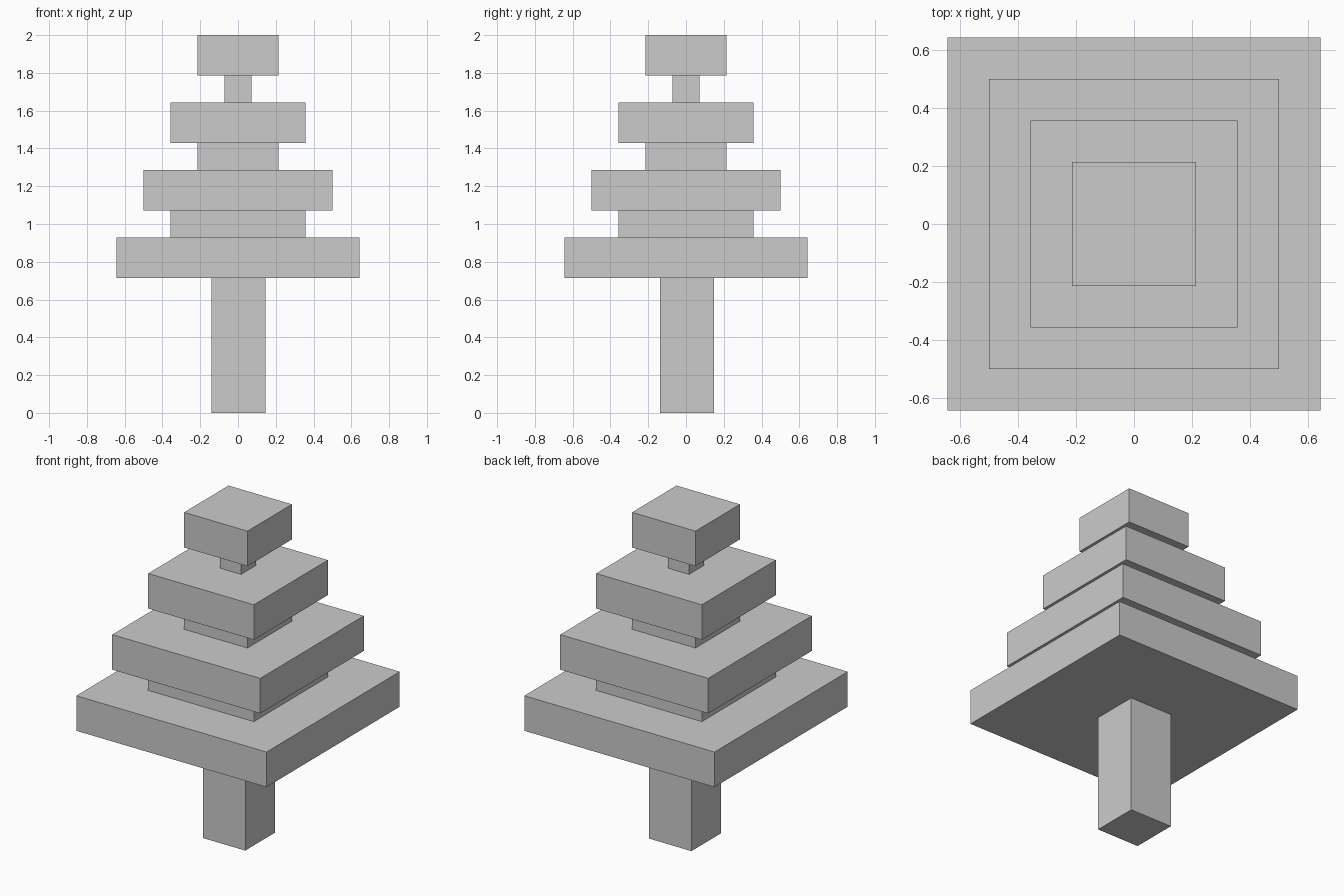
import bpy

if "Cube" in bpy.data.objects:
    bpy.data.objects.remove(bpy.data.objects["Cube"])

U = 2 / 28  # one model cell; the tree is 28 cells tall


def slab(name, width, z0, z1, x=0.0, y=0.0):
    """Square box, sizes in cells, standing between heights z0 and z1."""
    bpy.ops.mesh.primitive_cube_add(size=1, location=(x, y, (z0 + z1) / 2 * U))
    obj = bpy.context.object
    obj.name = name
    obj.scale = (width * U, width * U, (z1 - z0) * U)
    bpy.ops.object.transform_apply(location=False, rotation=False, scale=True)
    return obj


# Trunk, very slightly off centre
slab("trunk", 4, 0, 10, 0.002, 0.006)

# Four foliage tiers, with a narrower layer between each pair
for i in range(4):
    base = 10 + 5 * i
    slab(f"foliage_tier_{i + 1}", 18 - 4 * i, base, base + 3)
    if i < 3:
        slab(f"inner_foliage_{i + 1}", 10 - 4 * i, base + 3, base + 5)
